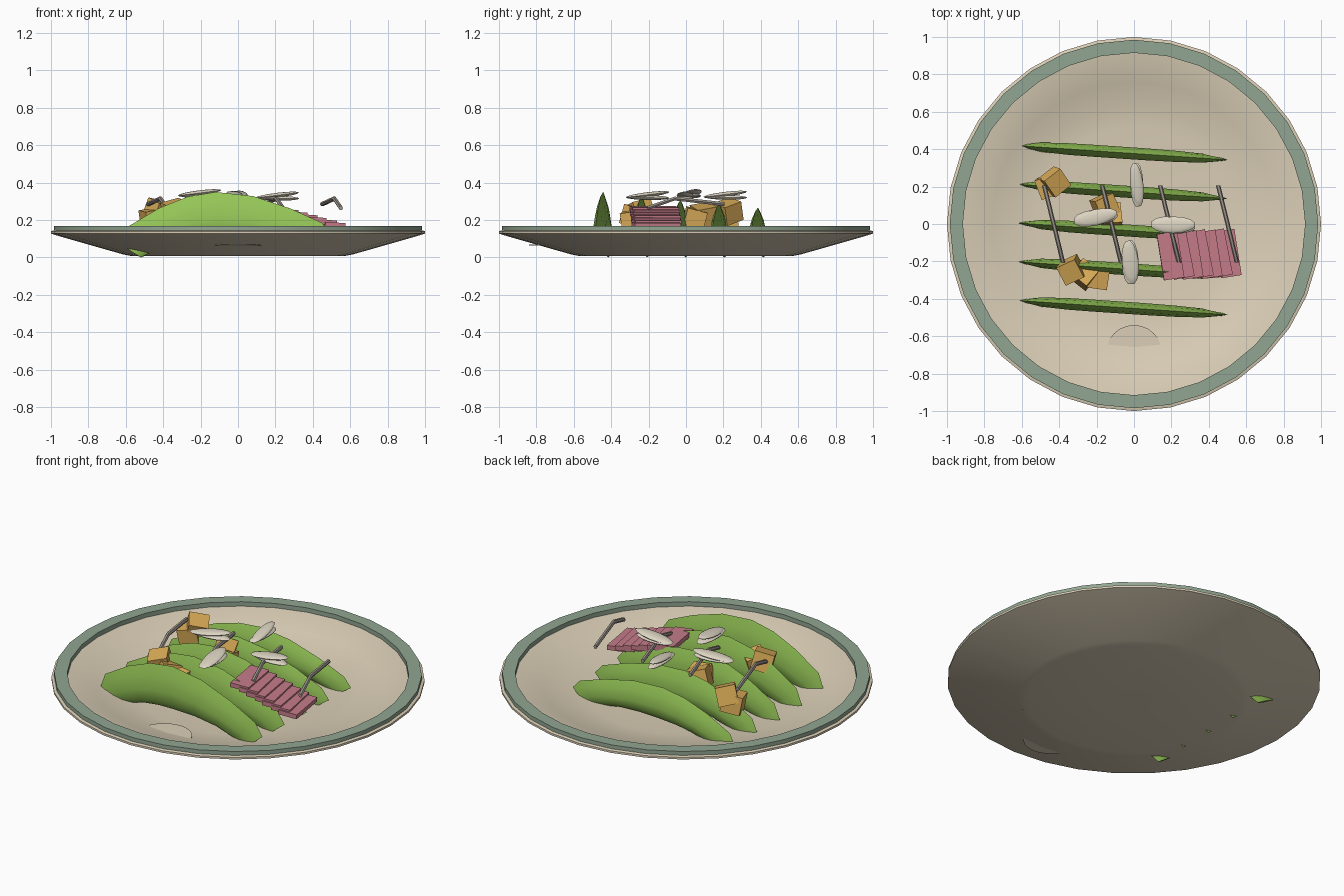
import bpy, bmesh, math
from mathutils import Matrix, Vector, Euler

if "Cube" in bpy.data.objects:
    bpy.data.objects.remove(bpy.data.objects["Cube"])


def mat(name, r, g, b):
    m = bpy.data.materials.new(name)
    lin = [(c / 12.92 if c <= 0.04045 else ((c + 0.055) / 1.055) ** 2.4) for c in (r / 255, g / 255, b / 255)]
    m.diffuse_color = (*lin, 1)
    m.use_nodes = True
    m.node_tree.nodes["Principled BSDF"].inputs["Base Color"].default_value = m.diffuse_color
    return m


CREAM = mat("cream glaze", 219, 207, 183)
CELADON = mat("celadon rim", 146, 166, 146)
GREEN = mat("leaf green", 151, 200, 88)
TAN = mat("golden tan", 218, 172, 88)
PINK = mat("rose pink", 198, 124, 138)
IVORY = mat("ivory", 222, 214, 196)
GREY = mat("stalk grey", 160, 152, 144)


def finish(name, bm, m, smooth=None):
    bmesh.ops.recalc_face_normals(bm, faces=bm.faces)
    me = bpy.data.meshes.new(name)
    bm.to_mesh(me)
    bm.free()
    ob = bpy.data.objects.new(name, me)
    bpy.context.collection.objects.link(ob)
    me.materials.append(m)
    if smooth:
        bpy.ops.object.select_all(action='DESELECT')
        ob.select_set(True)
        bpy.context.view_layer.objects.active = ob
        bpy.ops.object.shade_smooth_by_angle(angle=math.radians(smooth))
    return ob


def loft(bm, rings, close=False):
    """Skin a list of point rings; cap the ends or close into a loop."""
    vs = [[bm.verts.new(p) for p in ring] for ring in rings]
    n = len(vs[0])
    pairs = list(zip(vs, vs[1:])) + ([(vs[-1], vs[0])] if close else [])
    for a, b in pairs:
        for i in range(n):
            j = (i + 1) % n
            bm.faces.new((a[i], a[j], b[j], b[i]))
    if not close:
        bm.faces.new(vs[0])
        bm.faces.new(vs[-1])


def lathe(name, profile, m, close=False, smooth=30, n=32):
    bm = bmesh.new()
    loft(bm, [[(r * math.cos(2 * math.pi * i / n), r * math.sin(2 * math.pi * i / n), z)
               for i in range(n)] for r, z in profile], close)
    return finish(name, bm, m, smooth)


def place(loc, rot=(0, 0, 0), size=(1, 1, 1)):
    return Matrix.LocRotScale(Vector(loc), Euler([math.radians(a) for a in rot]), Vector(size))


def box(name, loc, size, rot, m):
    bm = bmesh.new()
    bmesh.ops.create_cube(bm, size=1, matrix=place(loc, rot, size))
    return finish(name, bm, m)


# Plate, its rim band and the small foot disc poking through the wall
lathe("plate", [(0.10, 0.008), (0.57, 0.008), (0.62, 0.018), (0.96, 0.115), (1.0, 0.128), (1.0, 0.14),
                (0.985, 0.145), (0.91, 0.142), (0.76, 0.095), (0.63, 0.063), (0.52, 0.05), (0.10, 0.048)], CREAM)
lathe("rim_band", [(0.985, 0.138), (0.985, 0.168), (0.915, 0.168), (0.915, 0.138)], CELADON, close=True)
bm = bmesh.new()
bmesh.ops.create_cone(bm, cap_ends=True, segments=24, radius1=0.15, radius2=0.15, depth=0.006,
                      matrix=place((0, -0.69, 0.067)))
finish("plate_mark", bm, CREAM)

# Five arched green wedges: outer x, outer z, inner x, inner z, half width
ARCH = [(-0.62, 0.065, -0.52, 0.0, 0.012), (-0.58, 0.17, -0.44, 0.04, 0.025), (-0.42, 0.265, -0.31, 0.08, 0.031),
        (-0.27, 0.325, -0.21, 0.095, 0.032), (-0.12, 0.35, -0.10, 0.10, 0.032), (0.08, 0.328, 0.04, 0.10, 0.032),
        (0.28, 0.262, 0.18, 0.085, 0.030), (0.45, 0.185, 0.31, 0.05, 0.024), (0.50, 0.115, 0.38, 0.015, 0.012)]
for k in range(5):
    y0 = -0.447 + 0.207 * k
    zs = 1 - 0.06 * k
    rings = []
    for ox, oz, ix, iz, w in ARCH:
        ring = []
        # pointed outer edge, widest just below the middle
        for t, f in ((0, 0), (0.25, 0.62), (0.6, 1), (0.85, 0.75), (1, 0), (0.85, -0.75), (0.6, -1), (0.25, -0.62)):
            x = ox + (ix - ox) * t
            z = oz + (iz - oz) * t
            ring.append((x, y0 - 0.068 * (x + 0.06) + f * w, z * zs))
        rings.append(ring)
    bm = bmesh.new()
    loft(bm, rings)
    finish(f"green_wedge_{k + 1}", bm, GREEN, 40)

# Fanned pink slices, stepping down to the right
for k in range(7):
    box(f"pink_slice_{k + 1}", (0.195 + 0.051 * k, -0.17 + 0.003 * (k % 2) + 0.002 * k, 0.258 - 0.014 * k),
        (0.11, 0.25, 0.026), (0, 4, 9 + (k % 2) * 2), PINK)

# Golden cubes in three loose piles
CUBES = [((-0.425, 0.225, 0.245), (18, 12, 38)), ((-0.455, 0.205, 0.205), (5, -10, 20)),
         ((-0.155, 0.095, 0.225), (10, 15, 25)), ((-0.125, 0.045, 0.205), (-15, 5, 5)),
         ((-0.335, -0.245, 0.245), (12, -14, 25)), ((-0.265, -0.27, 0.215), (-8, 14, 50)),
         ((-0.195, -0.285, 0.195), (8, 5, -8))]
for k, (loc, rot) in enumerate(CUBES):
    box(f"golden_cube_{k + 1}", loc, (0.11, 0.11, 0.105), rot, TAN)

# Flat ivory seeds, each a pair of thin lens halves
SEEDS = [((0.015, 0.21, 0.33), 94, 0.035), ((-0.205, 0.035, 0.338), 10, 0.043),
         ((0.21, -0.005, 0.325), -2, 0.045), ((-0.02, -0.205, 0.328), 93, 0.045)]
for k, (loc, ang, w) in enumerate(SEEDS):
    bm = bmesh.new()
    for s in (-1, 1):
        bmesh.ops.create_uvsphere(bm, u_segments=14, v_segments=8, radius=1,
                                  matrix=place((loc[0], loc[1], loc[2] + 0.008 * s), (0, -4 * s - 3, ang + 3 * s),
                                               (0.12, w, 0.013)))
    finish(f"ivory_seed_{k + 1}", bm, IVORY, 50)

# Bent grey stalks laid across the top
for k in range(4):
    x = -0.48 + 0.31 * k
    pts = [Vector((x, 0.205, 0.285)), Vector((x + 0.065, -0.06, 0.315)), Vector((x + 0.10, -0.205, 0.265))]
    rings = [[p + Vector((0.012 * math.cos(a * math.pi / 3), 0, 0.012 * math.sin(a * math.pi / 3)))
              for a in range(6)] for p in pts]
    bm = bmesh.new()
    loft(bm, rings)
    finish(f"grey_stalk_{k + 1}", bm, GREY, 40)
